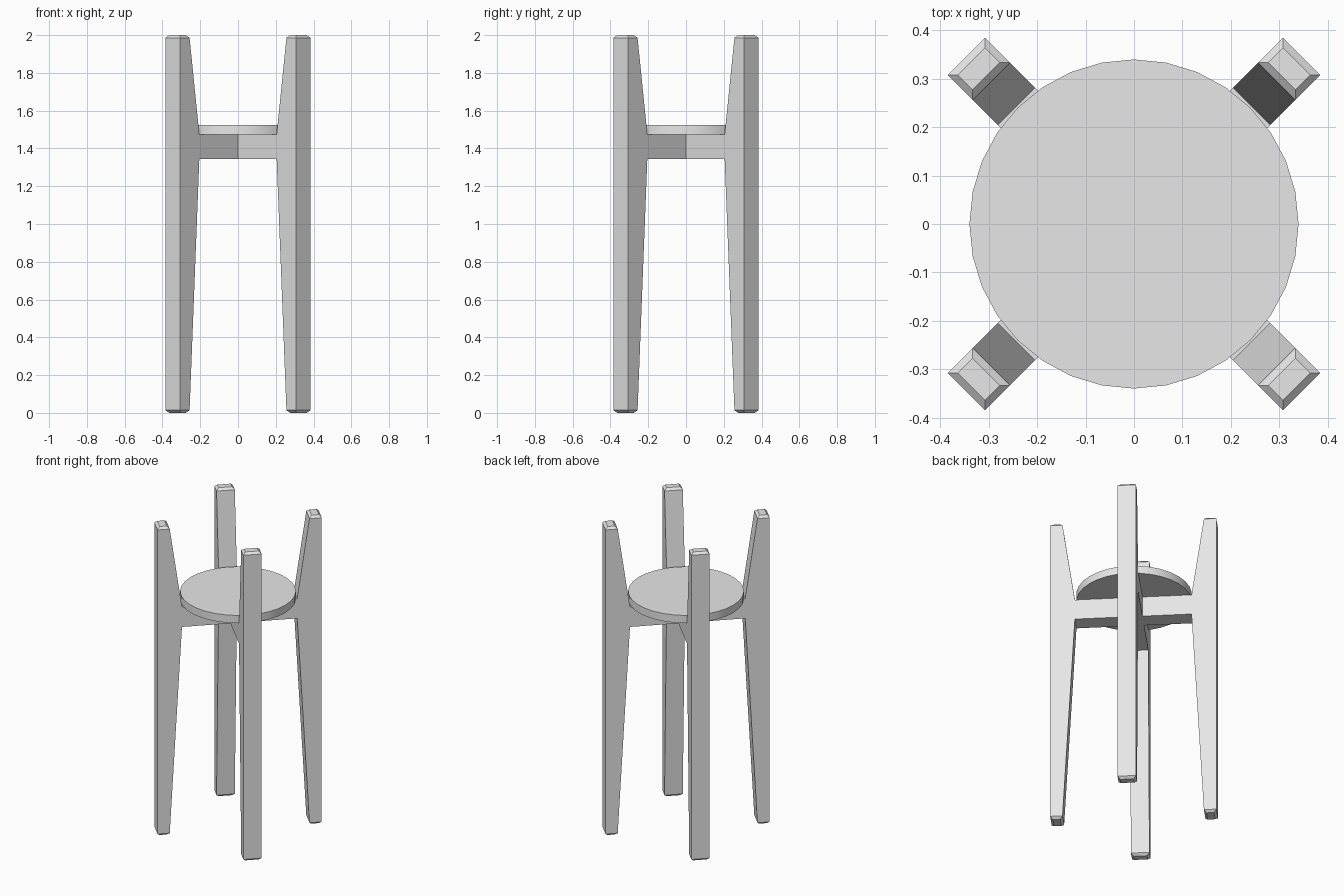
import bpy, bmesh, math
from mathutils import Matrix

if "Cube" in bpy.data.objects:
    bpy.data.objects.remove(bpy.data.objects["Cube"])

grey = bpy.data.materials.new("light grey")
grey.diffuse_color = (0.8, 0.8, 0.8, 1)
grey.use_nodes = True
grey.node_tree.nodes["Principled BSDF"].inputs["Base Color"].default_value = grey.diffuse_color

HALF_W = 0.0545              # half width of legs and beams
OUTER, INNER = 0.49, 0.344   # radial faces of a leg at beam height
END_INNER = 0.417            # inner radial face at the leg ends
LOW, HIGH = 1.345, 1.475     # beam bottom and top


def finish(name, bm, angle=0.0):
    bmesh.ops.recalc_face_normals(bm, faces=bm.faces)
    bm.transform(Matrix.Rotation(angle, 4, 'Z'))
    mesh = bpy.data.meshes.new(name)
    bm.to_mesh(mesh)
    bm.free()
    mesh.materials.append(grey)
    obj = bpy.data.objects.new(name, mesh)
    bpy.context.collection.objects.link(obj)
    return obj


def loft(name, sections, angle):
    """Stack rectangles (x0, x1, half width, z) and skin them."""
    bm = bmesh.new()
    rings = [[bm.verts.new(p) for p in
              ((a, -w, z), (b, -w, z), (b, w, z), (a, w, z))]
             for a, b, w, z in sections]
    for r, s in zip(rings, rings[1:]):
        for i in range(4):
            j = (i + 1) % 4
            bm.faces.new((r[i], r[j], s[j], s[i]))
    bm.faces.new(rings[0])
    bm.faces.new(rings[-1])
    return finish(name, bm, angle)


# Four tapered legs with chamfered ends
c, h = 0.015, 0.014
leg_sections = [
    (END_INNER + c, OUTER - c, HALF_W - c, 0.0),
    (END_INNER, OUTER, HALF_W, h),
    (INNER, OUTER, HALF_W, LOW),
    (INNER, OUTER, HALF_W, HIGH),
    (END_INNER, OUTER, HALF_W, 2.0 - h),
    (END_INNER + c, OUTER - c, HALF_W - c, 2.0),
]
for i, name in enumerate(("back_right_leg", "back_left_leg",
                          "front_left_leg", "front_right_leg")):
    loft(name, leg_sections, math.radians(45 + 90 * i))

# Two crossing beams under the plate
for i in range(2):
    loft(f"cross_beam_{i + 1}",
         [(-INNER, INNER, HALF_W, LOW), (-INNER, INNER, HALF_W, HIGH)],
         math.radians(45 + 90 * i))

# Round plate resting on the beams
bm = bmesh.new()
bmesh.ops.create_cone(bm, cap_ends=True, segments=32, radius1=0.34,
                      radius2=0.34, depth=0.05,
                      matrix=Matrix.Translation((0, 0, HIGH + 0.025)))
plate = finish("round_plate", bm)
bpy.context.view_layer.objects.active = plate
plate.select_set(True)
bpy.ops.object.shade_smooth_by_angle(angle=math.radians(30))
